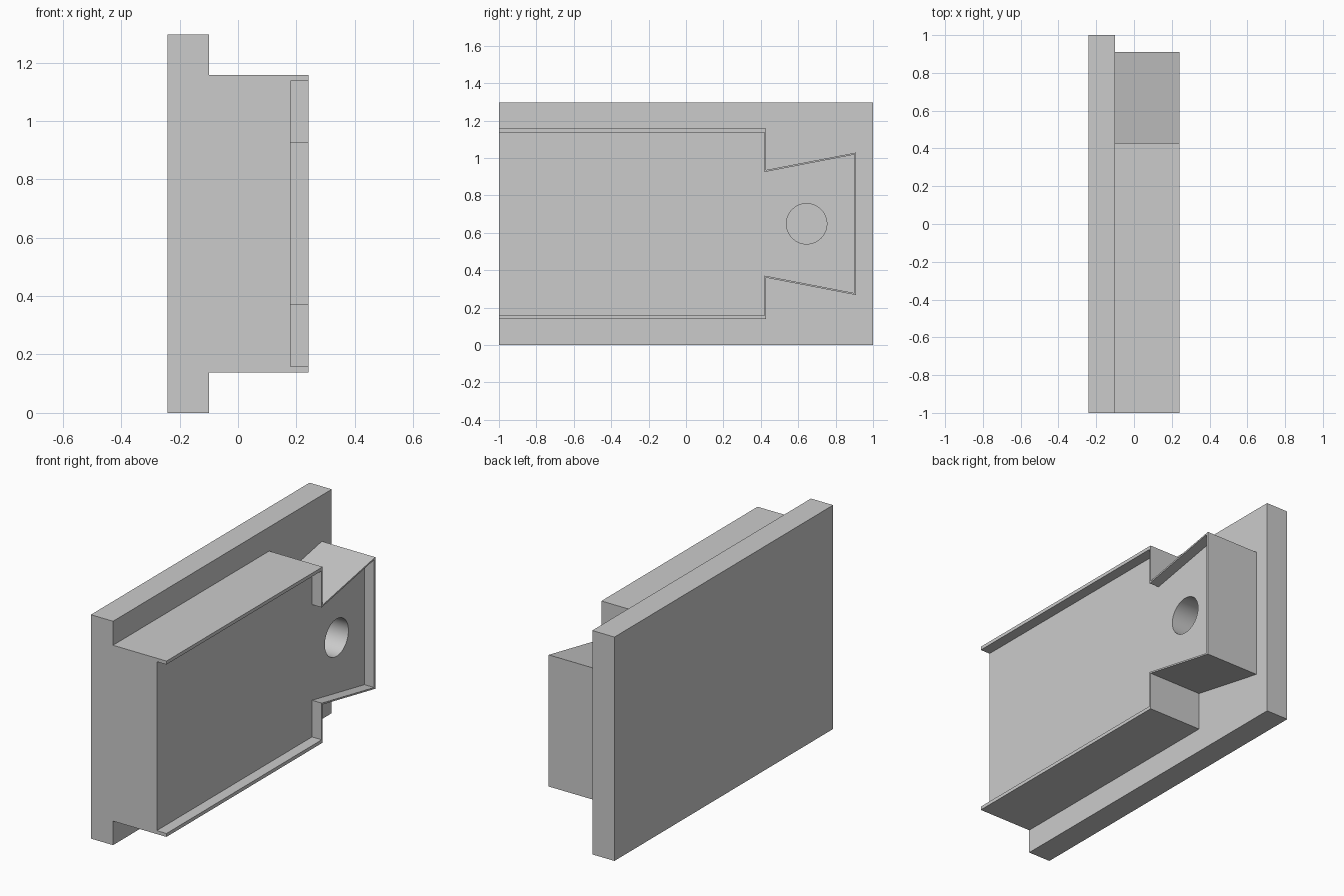
import bpy
import bmesh
import math
from mathutils import Matrix

cube = bpy.data.objects.get("Cube")
if cube:
    bpy.data.objects.remove(cube, do_unlink=True)

MID = 0.648                        # height of the mirror line
PLATE_BACK, PLATE_FACE = -0.242, -0.10
POCKET_FLOOR, BODY_FACE = 0.18, 0.242

grey = bpy.data.materials.new("plain grey")
grey.use_nodes = True
colour = (0.6, 0.6, 0.6, 1)
grey.diffuse_color = colour
grey.node_tree.nodes["Principled BSDF"].inputs["Base Color"].default_value = colour


def add_object(name, bm):
    bmesh.ops.recalc_face_normals(bm, faces=bm.faces)
    mesh = bpy.data.meshes.new(name)
    bm.to_mesh(mesh)
    bm.free()
    mesh.materials.append(grey)
    obj = bpy.data.objects.new(name, mesh)
    bpy.context.collection.objects.link(obj)
    return obj


def prism(name, half, x0, x1):
    """Mirror a half outline of (y, height above MID), then extrude along x."""
    outline = half + [(y, -h) for y, h in reversed(half)]
    bm = bmesh.new()
    face = bm.faces.new([bm.verts.new((x0, y, MID + h)) for y, h in outline])
    new = bmesh.ops.extrude_face_region(bm, geom=[face])["geom"]
    verts = [v for v in new if isinstance(v, bmesh.types.BMVert)]
    bmesh.ops.translate(bm, verts=verts, vec=(x1 - x0, 0, 0))
    return add_object(name, bm)


def combine(target, tool, operation):
    tool.hide_render = True
    mod = target.modifiers.new(operation.title(), "BOOLEAN")
    mod.operation = operation
    mod.solver = "EXACT"
    mod.object = tool
    bpy.context.view_layer.objects.active = target
    bpy.ops.object.modifier_apply(modifier=mod.name)
    bpy.data.objects.remove(tool, do_unlink=True)


# Raised body with a dovetail end
body = prism("dovetail_body",
             [(-1, 0.509), (0.428, 0.509), (0.428, 0.288), (0.91, 0.381)],
             PLATE_FACE, BODY_FACE)

# Shallow pocket, open at the front end, leaving a thin rim
pocket = prism("pocket_cutter",
               [(-1.1, 0.489), (0.42, 0.489), (0.42, 0.277), (0.9, 0.37)],
               POCKET_FLOOR, BODY_FACE + 0.1)
combine(body, pocket, "DIFFERENCE")

# Blind round hole in the dovetail
bm = bmesh.new()
bmesh.ops.create_cone(bm, cap_ends=True, segments=64, radius1=0.108,
                      radius2=0.108, depth=0.5)
bmesh.ops.transform(bm, verts=bm.verts, matrix=(
    Matrix.Translation((PLATE_FACE + 0.25, 0.645, MID))
    @ Matrix.Rotation(math.pi / 2, 4, "Y")))
combine(body, add_object("hole_cutter", bm), "DIFFERENCE")

# Back plate, fused with the body
plate = prism("backed_dovetail_block", [(-1, MID), (1, MID)],
              PLATE_BACK, PLATE_FACE)
combine(plate, body, "UNION")

# Merge coplanar faces and keep only the hole smooth
bm = bmesh.new()
bm.from_mesh(plate.data)
bmesh.ops.remove_doubles(bm, verts=bm.verts, dist=0.0001)
bmesh.ops.dissolve_limit(bm, angle_limit=0.01, verts=bm.verts, edges=bm.edges)
bm.to_mesh(plate.data)
bm.free()
bpy.ops.object.select_all(action="DESELECT")
plate.select_set(True)
bpy.context.view_layer.objects.active = plate
bpy.ops.object.shade_smooth_by_angle(angle=math.radians(20))
